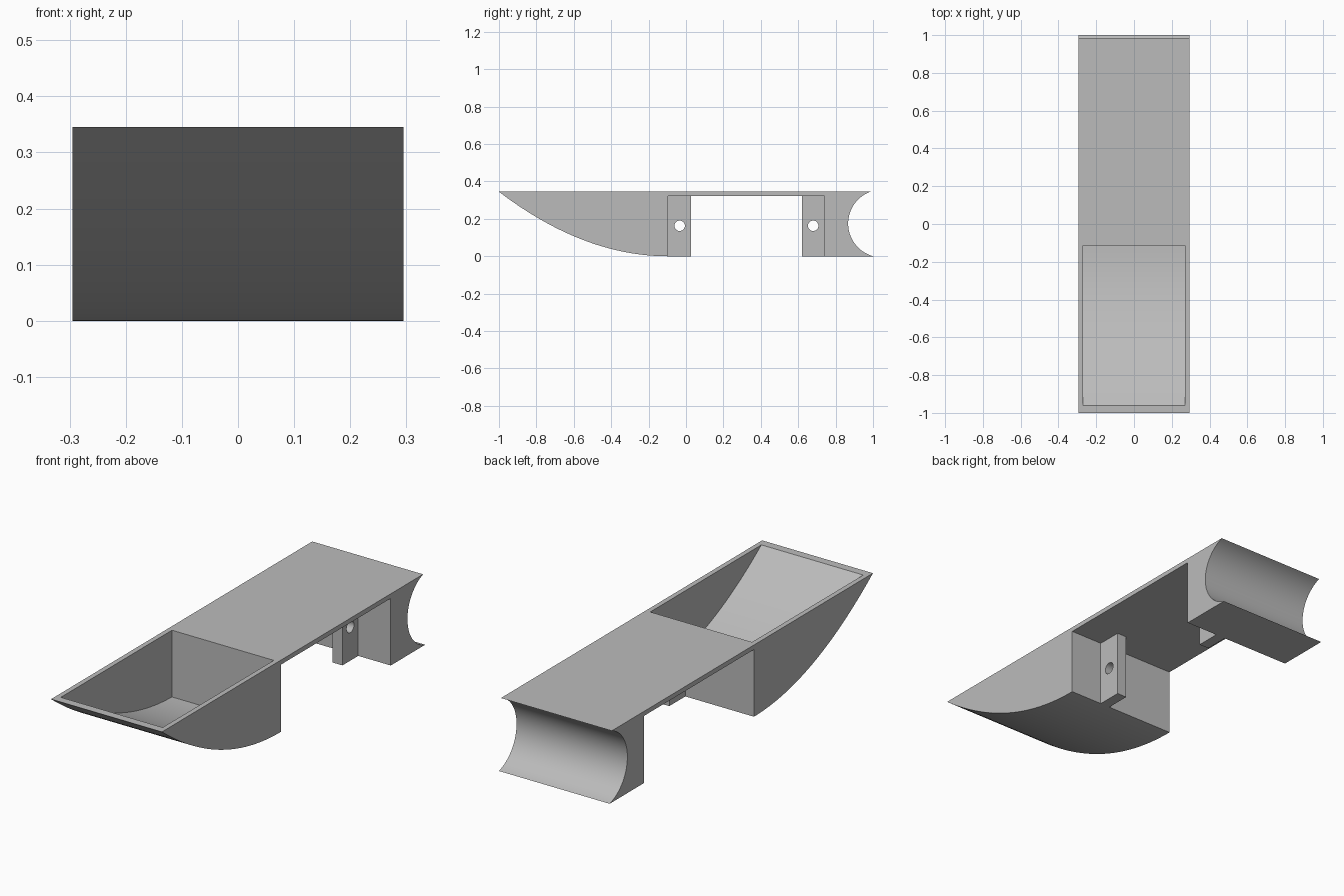
import bpy, bmesh, math

cube = bpy.data.objects.get("Cube")
if cube:
    bpy.data.objects.remove(cube, do_unlink=True)

HALF, TOP, DECK_Z = 0.295, 0.345, 0.323   # half width, deck top, deck underside
BOW, BOW_BACK, STERN_FRONT = -1.0, -0.095, 0.74
WALL = 0.024

grey = bpy.data.materials.new("plain grey")
grey.use_nodes = True
colour = (0.5, 0.5, 0.5, 1)
grey.diffuse_color = colour
grey.node_tree.nodes["Principled BSDF"].inputs["Base Color"].default_value = colour


def extrude(name, profile, x0, x1):
    """Extrude a closed (y, z) profile from x0 to x1."""
    bm = bmesh.new()
    face = bm.faces.new([bm.verts.new((x0, y, z)) for y, z in profile])
    swept = bmesh.ops.extrude_face_region(bm, geom=[face])["geom"]
    verts = [g for g in swept if isinstance(g, bmesh.types.BMVert)]
    bmesh.ops.translate(bm, verts=verts, vec=(x1 - x0, 0, 0))
    bmesh.ops.recalc_face_normals(bm, faces=bm.faces)
    mesh = bpy.data.meshes.new(name)
    bm.to_mesh(mesh)
    bm.free()
    mesh.materials.append(grey)
    obj = bpy.data.objects.new(name, mesh)
    bpy.context.collection.objects.link(obj)
    return obj


def select(obj):
    bpy.ops.object.select_all(action='DESELECT')
    obj.select_set(True)
    bpy.context.view_layer.objects.active = obj


def cut(obj, cutter):
    """Subtract the cutter, drop it, then shade by angle."""
    mod = obj.modifiers.new("cut", 'BOOLEAN')
    mod.operation, mod.solver, mod.object = 'DIFFERENCE', 'EXACT', cutter
    select(obj)
    bpy.ops.object.modifier_apply(modifier=mod.name)
    bpy.data.objects.remove(cutter, do_unlink=True)
    bpy.ops.object.shade_smooth_by_angle(angle=math.radians(30))


# Parabolic keel and its inward offset for the pocket floor
STEPS = 40
keel, floor = [], []
for i in range(STEPS + 1):
    t = i / STEPS
    y = BOW + (BOW_BACK - BOW) * t
    z = TOP * (1 - t) ** 2
    slope = 2 * TOP * (1 - t) / (BOW_BACK - BOW)
    n = math.hypot(1, slope)
    keel.append((y, z))
    floor.append((y + WALL * slope / n, z + WALL / n))

# Concave stern
CY, CZ, R = 1.048, 0.175, 0.181
low = math.asin(CZ / R)
high = math.asin((TOP - CZ) / R)
stern = []
for i in range(STEPS + 1):
    a = -low + (low + high) * i / STEPS
    stern.append((CY - R * math.cos(a), CZ + R * math.sin(a)))

# Hull: bow tub, thin deck and stern block in one side profile
hull = extrude("hull", keel + [(BOW_BACK, DECK_Z), (STERN_FRONT, DECK_Z),
                               (STERN_FRONT, 0)] + stern, -HALF, HALF)

# Open pocket in the bow
back = BOW_BACK - 0.02
inside = [p for p in floor if p[0] < back - 0.005]
pocket = extrude("pocket_cutter",
                 inside + [(back, WALL), (back, TOP + 0.1), (inside[0][0] - 0.07, TOP + 0.1)]
                 if inside[0][1] > TOP else
                 inside + [(back, WALL), (back, TOP + 0.1), (inside[0][0], TOP + 0.1)],
                 -HALF + WALL, HALF - WALL)
cut(hull, pocket)

# Two drilled mounting tabs under the deck
for name, y0, y1, hole_y in (("front_tab", BOW_BACK, 0.027, -0.034),
                             ("rear_tab", 0.62, STERN_FRONT, 0.68)):
    tab = extrude(name, [(y0, 0), (y1, 0), (y1, DECK_Z), (y0, DECK_Z)], 0.07, 0.122)
    ring = [(hole_y + 0.028 * math.cos(k * math.tau / 32),
             0.163 + 0.028 * math.sin(k * math.tau / 32)) for k in range(32)]
    cut(tab, extrude("hole_cutter", ring, 0, 0.2))
